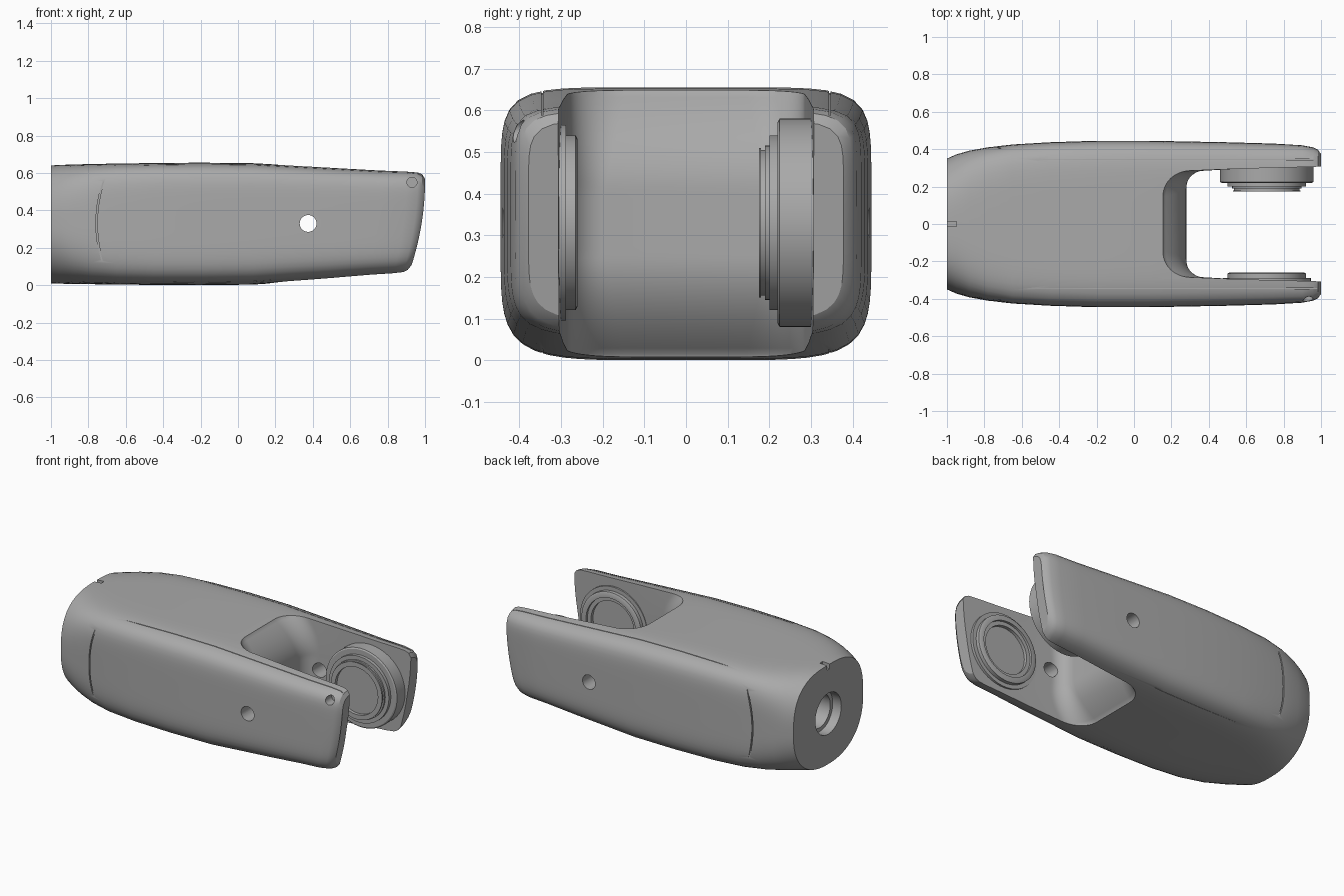
import bpy, bmesh, math
from mathutils import Matrix, Vector

cube = bpy.data.objects.get("Cube")
if cube:
    bpy.data.objects.remove(cube)

grey = bpy.data.materials.new("cast grey")
grey.use_nodes = True
grey.diffuse_color = (0.4, 0.4, 0.4, 1)
grey.node_tree.nodes["Principled BSDF"].inputs["Base Color"].default_value = (0.4, 0.4, 0.4, 1)

MID = 0.33      # height of the bores
PIVOT = 0.71    # x of the joint discs


def make(name, bm):
    bmesh.ops.recalc_face_normals(bm, faces=bm.faces)
    mesh = bpy.data.meshes.new(name)
    bm.to_mesh(mesh)
    bm.free()
    mesh.materials.append(grey)
    ob = bpy.data.objects.new(name, mesh)
    bpy.context.collection.objects.link(ob)
    return ob


def loft(name, rings):
    bm = bmesh.new()
    loops = [[bm.verts.new(p) for p in ring] for ring in rings]
    for a, b in zip(loops, loops[1:]):
        for i in range(len(a)):
            j = (i + 1) % len(a)
            bm.faces.new((a[i], a[j], b[j], b[i]))
    bm.faces.new(loops[0])
    bm.faces.new(loops[-1])
    return make(name, bm)


def turned(name, profile, centre, axis, sides=64):
    """Solid of revolution: profile of (radius, distance along axis)."""
    turn = Vector((0, 0, 1)).rotation_difference(Vector(axis)).to_matrix()
    steps = [2 * math.pi * i / sides for i in range(sides)]
    return loft(name, [[Vector(centre) + turn @ Vector((r * math.cos(a), r * math.sin(a), d))
                        for a in steps] for r, d in profile])


def box(name, lo, hi):
    bm = bmesh.new()
    bmesh.ops.create_cube(bm, size=1)
    lo, hi = Vector(lo), Vector(hi)
    bmesh.ops.transform(bm, matrix=Matrix.Translation((lo + hi) / 2) @ Matrix.Diagonal((*(hi - lo), 1)),
                        verts=bm.verts)
    return make(name, bm)


# Body: superellipse sections (x, half width, bottom, top, lower power, upper power)
stations = [(-1, .35, .01, .64, 2.3, 2.8), (-.95, .372, .008, .643, 2.6, 3.2),
            (-.88, .392, .006, .645, 3.1, 4), (-.78, .41, .005, .648, 4, 5.2),
            (-.65, .425, .004, .65, 5, 6.5), (-.45, .437, .001, .653, 5.5, 7),
            (-.2, .445, 0, .655, 5.5, 7), (.08, .445, .003, .652, 5.5, 7),
            (.5, .437, .032, .63, 5.5, 7), (.75, .43, .048, .617, 5.5, 7),
            (.9, .421, .057, .61, 6, 8), (.96, .41, .062, .606, 6, 8),
            (.985, .398, .072, .597, 6, 8), (1, .378, .095, .575, 6, 8)]


def section(x, w, z0, z1, n_low, n_up):
    ring = []
    for i in range(96):
        a = 2 * math.pi * i / 96
        c, s = math.cos(a), math.sin(a)
        n = n_up if s > 0 else n_low
        k = (abs(c) ** n + abs(s) ** n) ** (-1 / n)
        z = (z0 + z1) / 2 + s * k * (z1 - z0) / 2
        # The fork tips lean back and curve towards the bottom
        end = 1 - .35 * max(0, .56 - z) ** 2
        px = x if x < .5 else .5 + (x - .5) * (end - .5) / .5
        ring.append((px, w * c * k, z))
    return ring


body = loft("link_body", [section(*s) for s in stations])

# Fork gap: rounded nose with filleted corners, arms thinning to the tips
def gap_ring(z):
    t = min(1, max(0, abs(z - MID) - .08) / .24)
    f = .28 - .13 * t * t
    r = .09 + .05 * t
    half = []
    for i in range(13):
        a = math.pi / 2 * i / 12
        half.append((f + r * (1 - math.cos(a)), .285 - r + r * math.sin(a)))
    half += [(.55, .295), (1.2, .312)]
    return [(x, y, z) for x, y in half] + [(x, -y, z) for x, y in reversed(half)]


cutters = [loft("gap_cutter", [gap_ring(-.1 + .86 * i / 60) for i in range(61)])]

# Stepped bore in the rear end, and the small key slot above it
cutters.append(turned("bore_cutter", [(.13, -.1), (.13, .06), (.105, .06), (.105, .22)],
                      (-1, 0, MID), (1, 0, 0)))
cutters.append(box("key_cutter", (-1.1, -.014, .61), (-.95, .014, .7)))

# Cross hole through both arms and a small fastener hole at the front tip
cutters.append(turned("cross_hole_cutter", [(.045, -.6), (.045, .6)], (.375, 0, MID), (0, 1, 0), 40))
cutters.append(turned("tip_hole_cutter", [(.027, -.1), (.027, .05)], (.93, -.4, .55), (0, 1, 0), 32))

# Panel seams: a bowed groove on each flank and straight grooves above and below
for side in (-1, 1):
    rings = []
    for i in range(25):
        z = -.05 + .76 * i / 24
        x = -.76 + .075 * ((z - MID) / .32) ** 2
        y0, y1 = side * .404, side * .5
        rings.append([(x, y0, z), (x + .008, y0, z), (x + .008, y1, z), (x, y1, z)])
    cutters.append(loft("flank_seam_cutter", rings))
    for z_sign in (-1, 1):
        rings = []
        for x, z in ((-.69, .308), (-.2, .312), (.08, .309), (.5, .284), (.9, .262), (1.1, .249)):
            za, zb = MID + z_sign * z, MID + z_sign * (z + .1)
            y = side * .345
            rings.append([(x, y - .002, za), (x, y + .002, za), (x, y + .002, zb), (x, y - .002, zb)])
        cutters.append(loft("edge_seam_cutter", rings))

for cutter in cutters:
    cutter.hide_render = True
    mod = body.modifiers.new(cutter.name, "BOOLEAN")
    mod.operation, mod.solver, mod.object = "DIFFERENCE", "EXACT", cutter
bpy.context.view_layer.update()
graph = bpy.context.evaluated_depsgraph_get()
cut_mesh = bpy.data.meshes.new_from_object(body.evaluated_get(graph))
body.modifiers.clear()
body.data = cut_mesh
for cutter in cutters:
    bpy.data.objects.remove(cutter)

# Joint discs: a deep stepped hub on the back arm, a shallow ring on the front arm
hub = turned("back_joint_hub",
             [(.25, -.02), (.25, .08), (.242, .085), (.21, .085), (.21, .105), (.185, .105),
              (.185, .115), (.175, .115), (.175, .125), (.18, .125), (.18, .13), (.15, .13), (.15, .11)],
             (PIVOT, .305, MID), (0, -1, 0))
ring = turned("front_joint_ring",
              [(.235, -.02), (.235, .012), (.21, .012), (.21, .035), (.2, .04), (.175, .04),
               (.175, .025), (.15, .025), (.15, .005)],
              (PIVOT, -.3, MID), (0, 1, 0))

# Smooth shading with sharp edges kept
bpy.ops.object.select_all(action="DESELECT")
for ob in (body, hub, ring):
    ob.select_set(True)
bpy.context.view_layer.objects.active = body
bpy.ops.object.shade_smooth_by_angle(angle=math.radians(30))
